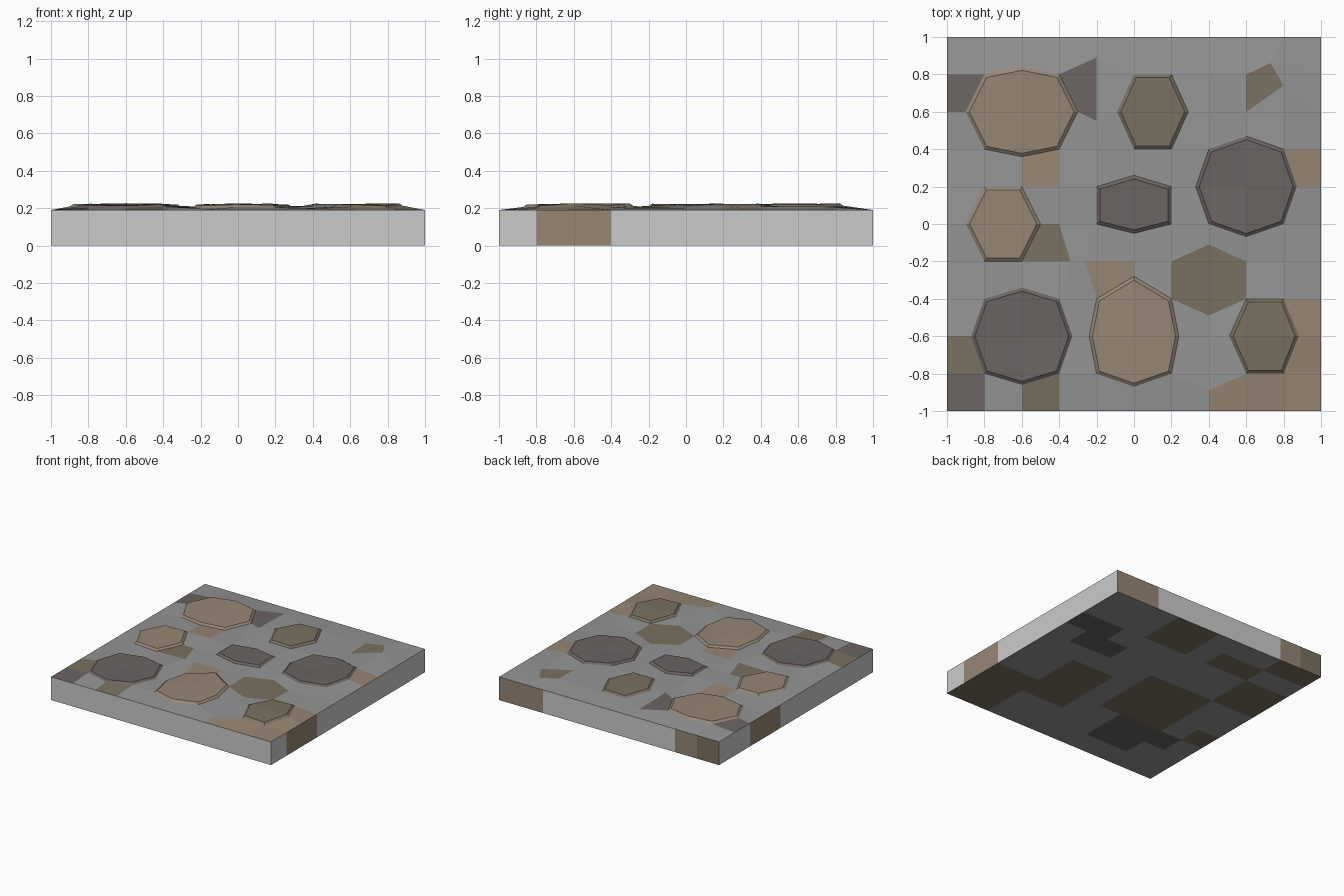
import bpy, bmesh, random

if "Cube" in bpy.data.objects:
    bpy.data.objects.remove(bpy.data.objects["Cube"])
random.seed(7)

COLORS = {"light_grey": (.8, .8, .8), "mortar": (.30, .30, .30), "dark": (.148, .128, .124),
          "brown": (.31, .24, .175), "olive": (.195, .165, .115)}
NAMES = list(COLORS)
MATS = []
for n, c in COLORS.items():
    m = bpy.data.materials.new(n)
    m.diffuse_color = (*c, 1)
    m.use_nodes = True
    m.node_tree.nodes["Principled BSDF"].inputs["Base Color"].default_value = m.diffuse_color
    MATS.append(m)


def grid():
    bm = bmesh.new()
    bmesh.ops.create_grid(bm, x_segments=10, y_segments=10, size=1)
    return bm


def cells(bm, r):
    """Faces whose centre lies in rectangle x0, x1, y0, y1."""
    out = []
    for f in bm.faces:
        c = f.calc_center_median()
        if r[0] < c.x < r[1] and r[2] < c.y < r[3]:
            out.append(f)
    return out


def paint(faces, name):
    for f in faces:
        f.material_index = NAMES.index(name)


def finish(bm, name):
    me = bpy.data.meshes.new(name)
    bm.to_mesh(me)
    bm.free()
    for m in MATS:
        me.materials.append(m)
    ob = bpy.data.objects.new(name, me)
    bpy.context.collection.objects.link(ob)
    return ob


# slab base: patched underside and side walls
bm = grid()
paint(bm.faces, "mortar")
for name, rects in {
    "dark": [(.6, 1, .4, .6), (.4, .8, .2, .4), (-.6, -.2, -.8, -.4), (-.8, -.4, -.6, -.4)],
    "olive": [(0, .4, .6, 1), (-.6, -.2, .6, .8), (-1, -.6, .8, 1), (-1, -.6, .2, .6),
              (.2, .6, -.6, 0), (.6, 1, -1, -.4), (-.6, 0, -.4, .2), (-1, -.8, -.4, -.2)],
}.items():
    for r in rects:
        paint(cells(bm, r), name)
rim = [e for e in bm.edges if e.is_boundary]
ext = bmesh.ops.extrude_edge_only(bm, edges=rim)["geom"]
for v in ext:
    if isinstance(v, bmesh.types.BMVert):
        v.co.z = .19
bm.normal_update()
walls = [f for f in bm.faces if f.calc_center_median().z > .05]
paint(walls, "light_grey")
for name, r in [("brown", (.99, 1.01, -.8, -.4)), ("brown", (.6, 1, .99, 1.01)),
                ("brown", (-.8, -.6, .99, 1.01)), ("olive", (-1, -.8, .99, 1.01)),
                ("brown", (-1.01, -.99, .2, .6))]:
    paint(cells(bm, r), name)
bmesh.ops.recalc_face_normals(bm, faces=bm.faces)
low = min(bm.faces, key=lambda f: f.calc_center_median().z)
if low.normal.z > 0:
    bmesh.ops.reverse_faces(bm, faces=bm.faces)
finish(bm, "slab_base")

# paved top: uneven grid with raised stones
bm = grid()
paint(bm.faces, "mortar")
verts = {(round(v.co.x * 5), round(v.co.y * 5)): v for v in bm.verts}
STONES = [("brown", (-.8, -.4, .4, .8)), ("olive", (0, .2, .4, .8)), ("dark", (.4, .8, 0, .4)),
          ("dark", (-.2, .2, 0, .2)), ("brown", (-.8, -.6, -.2, .2)), ("dark", (-.8, -.4, -.8, -.4)),
          ("brown", (-.2, .2, -.8, -.4)), ("olive", (.6, .8, -.8, -.4))]
FLAT = [("olive", (.2, .6, -.4, -.2)), ("dark", (-1, -.8, .6, .8)), ("dark", (-.4, -.2, .6, .8)),
        ("olive", (.6, .8, .6, .8)), ("brown", (.8, 1, .2, .4)), ("brown", (-.6, -.4, .2, .4)),
        ("olive", (-.6, -.4, -.2, 0)), ("brown", (-.2, 0, -.4, -.2)), ("brown", (.8, 1, -.8, -.4)),
        ("brown", (.4, 1, -1, -.8)), ("olive", (-1, -.8, -.8, -.6)), ("dark", (-1, -.8, -1, -.8)),
        ("olive", (-.6, -.4, -1, -.8))]
stone_faces = []
for name, r in STONES:
    fs = cells(bm, r)
    paint(fs, name)
    stone_faces.append(fs)
for name, r in FLAT:
    paint(cells(bm, r), name)

# push outline midpoints outwards: grid index -> position
MOVES = {(-4, 3): (-.9, .6), (-2, 3): (-.3, .6), (-3, 4): (-.6, .84), (-3, 2): (-.6, .36),
         (0, 3): (-.09, .6), (1, 3): (.29, .6),
         (2, 1): (.33, .2), (4, 1): (.87, .2), (3, 2): (.6, .47), (3, 0): (.6, -.07),
         (0, 1): (0, .26), (0, 0): (0, -.05), (-4, 0): (-.9, 0), (-3, 0): (-.5, 0),
         (-4, -3): (-.87, -.6), (-2, -3): (-.33, -.6), (-3, -2): (-.6, -.34), (-3, -4): (-.6, -.86),
         (-1, -3): (-.24, -.6), (1, -3): (.24, -.6), (0, -2): (0, -.28), (0, -4): (0, -.87),
         (3, -3): (.51, -.6), (4, -3): (.88, -.6), (2, -1): (.4, -.11), (2, -2): (.4, -.49),
         (-1, 4): (-.2, .89), (-1, 3): (-.2, .55), (4, 4): (.73, .86), (4, 3): (.8, .74),
         (-2, -1): (-.34, -.2), (-1, -1): (-.26, -.2), (2, -4): (.4, -.89)}
for k, v in verts.items():
    edge = max(abs(k[0]), abs(k[1])) == 5
    v.co.z = .19 if edge else random.uniform(.198, .214)
    if k in MOVES:
        v.co.x, v.co.y = MOVES[k]
bm.normal_update()
for fs in stone_faces:
    bmesh.ops.inset_region(bm, faces=fs, thickness=.018, depth=.013, use_even_offset=True)
finish(bm, "paved_top")
